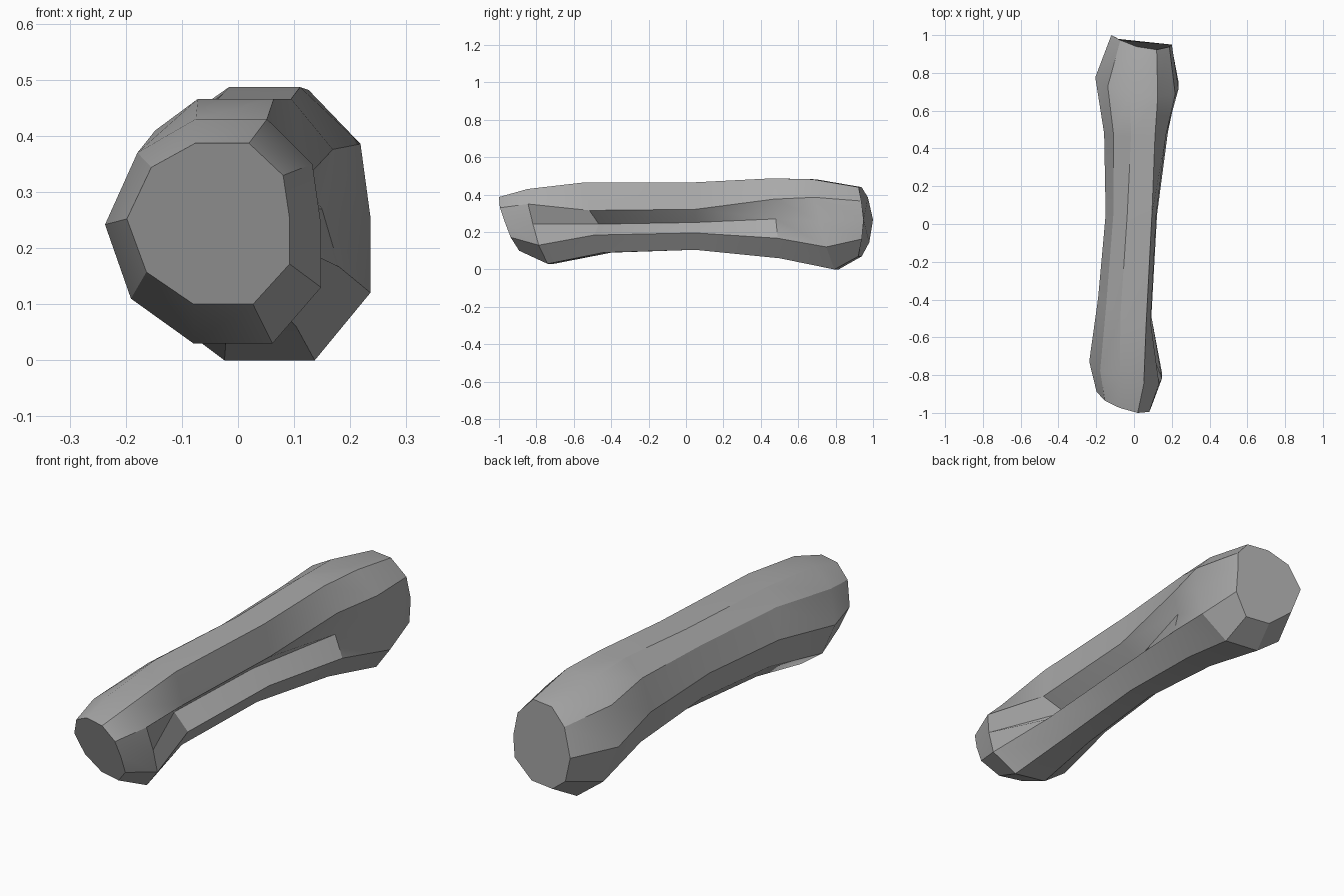
import bpy
import bmesh
from math import radians
from mathutils import Vector

cube = bpy.data.objects.get("Cube")
if cube:
    bpy.data.objects.remove(cube, do_unlink=True)

# Plain grey material
grey = bpy.data.materials.new("stone grey")
grey.use_nodes = True
colour = (0.4, 0.4, 0.4, 1)
grey.diffuse_color = colour
grey.node_tree.nodes["Principled BSDF"].inputs["Base Color"].default_value = colour

# Ten-sided cross-section, clockwise from the upper left, in half-width units
PROFILE = [(-.16, 1), (.5, 1), (.92, .6), (1, .06), (1, -.5),
           (.55, -1), (-.18, -1), (-.76, -.6), (-1, .06), (-.7, .7)]
TOP_EDGE, LIP, GROOVE = 1, 2, 3


def section(y, left, right, bottom, top, tilt_x=0, tilt_z=0, dome=0, groove=0):
    """One tilted ring of the shaft; groove cuts a channel in its left side."""
    centre_x, half_x = (left + right) / 2, (right - left) / 2
    centre_z, half_z = (bottom + top) / 2, (top - bottom) / 2
    ring = []
    for i, (u, v) in enumerate(PROFILE):
        if i == TOP_EDGE:
            u += .3 * groove
        elif i == LIP:
            u, v = u + .05 * groove, v - .4 * groove
        elif i == GROOVE:
            u, v = u - .6 * groove, v - .25 * groove
        ring.append(Vector((centre_x + half_x * u,
                            y + tilt_x * u + tilt_z * v - dome * v * v,
                            centre_z + half_z * v)))
    return ring


# Front cap, front knob, shaft, rear knob, rear cap
sections = [
    section(-.925, -.198, .092, .10, .387, tilt_x=-.04, tilt_z=-.055),
    section(-.77, -.237, .148, .03, .43, tilt_x=-.045, tilt_z=-.055),
    section(-.45, -.19, .092, .09, .466, tilt_x=-.06, tilt_z=-.04, groove=1),
    section(.05, -.15, .122, .105, .466, groove=1),
    section(.48, -.158, .18, .06, .487, tilt_z=-.02, groove=.3),
    section(.75, -.205, .236, 0, .482, tilt_x=-.03, tilt_z=-.06),
    section(.975, -.12, .20, .07, .44, tilt_x=-.025, dome=.04),
]

# Loft the rings and close both ends
bm = bmesh.new()
rings = [[bm.verts.new(p) for p in ring] for ring in sections]
count = len(PROFILE)
for a, b in zip(rings, rings[1:]):
    for i in range(count):
        j = (i + 1) % count
        bm.faces.new((a[i], a[j], b[j], b[i]))
bm.faces.new(rings[0])
bm.faces.new(rings[-1])
bmesh.ops.recalc_face_normals(bm, faces=bm.faces)

mesh = bpy.data.meshes.new("grooved_bone")
bm.to_mesh(mesh)
bm.free()
mesh.materials.append(grey)
bone = bpy.data.objects.new("grooved_bone", mesh)
bpy.context.collection.objects.link(bone)

bpy.context.view_layer.objects.active = bone
bone.select_set(True)
bpy.ops.object.shade_smooth_by_angle(angle=radians(30))
